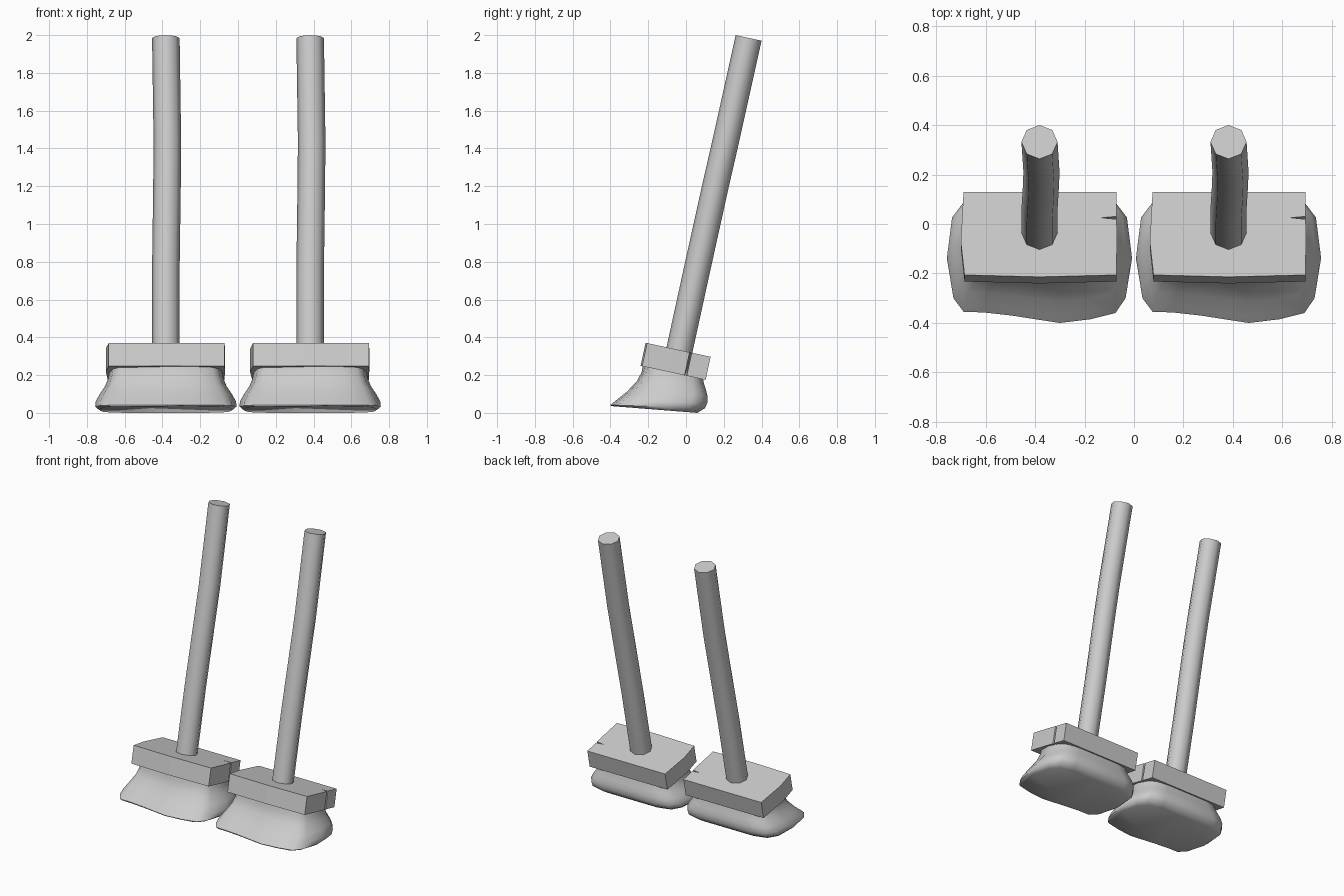
import bpy, bmesh
from math import radians, cos, sin, pi
from mathutils import Matrix

if "Cube" in bpy.data.objects:
    bpy.data.objects.remove(bpy.data.objects["Cube"])

SPACING = 0.764
TILT = Matrix.Translation((0, -0.055, 0.273)) @ Matrix.Rotation(radians(-12.2), 4, 'X')


def loft(name, rings, matrix, cx, smooth):
    """Skin a stack of equal-length rings and cap both ends."""
    bm = bmesh.new()
    rows = [[bm.verts.new(p) for p in ring] for ring in rings]
    n = len(rows[0])
    for a, b in zip(rows, rows[1:]):
        for i in range(n):
            j = (i + 1) % n
            bm.faces.new((a[i], a[j], b[j], b[i]))
    bm.faces.new(rows[0])
    bm.faces.new(rows[-1])
    bmesh.ops.recalc_face_normals(bm, faces=bm.faces[:])
    bm.transform(Matrix.Translation((cx, 0, 0)) @ matrix)
    mesh = bpy.data.meshes.new(name)
    bm.to_mesh(mesh)
    bm.free()
    ob = bpy.data.objects.new(name, mesh)
    bpy.context.collection.objects.link(ob)
    if smooth:
        bpy.ops.object.select_all(action='DESELECT')
        ob.select_set(True)
        bpy.context.view_layer.objects.active = ob
        bpy.ops.object.shade_smooth_by_angle(angle=radians(smooth))
    return ob


# handle: eight-sided pole with a slight sideways bow (x offset, y offset, height)
handle_path = [(0, 0.007, 0.03), (0, 0.008, 0.5), (0.006, 0.010, 0.95),
               (0.008, 0.013, 1.2), (0, 0.016, 1.755)]
handle_rings = [[(x + 0.073 * cos(i * pi / 4), y + 0.07 * sin(i * pi / 4), z)
                 for i in range(8)] for x, y, z in handle_path]

# block outline, slightly bowed, with a thin crack in one end
block_outline = [(-0.307, 0.176), (-0.318, -0.03), (-0.303, -0.168), (0, -0.176),
                 (0.311, -0.168), (0.313, -0.03), (0.312, 0.062), (0.25, 0.069),
                 (0.311, 0.074), (0.311, 0.176)]
block_rings = [[(x, y, z) for x, y in block_outline] for z in (-0.0625, 0.0625)]

# bristle outline: x as part of half width, v from front (0) to back (1)
bristle_outline = [(-0.93, 0.2), (-0.82, 0.09), (-0.6, 0.085), (-0.3, 0.06), (0, 0.025),
                   (0.22, 0), (0.55, 0.03), (0.82, 0.08), (0.93, 0.2), (1, 0.52),
                   (0.95, 0.82), (0.82, 0.95), (0.55, 1), (0, 1), (-0.55, 1),
                   (-0.82, 0.95), (-0.95, 0.82), (-1, 0.52)]
# half width, front y, front z, back y, back z
bristle_levels = [(0.295, -0.225, 0.275, 0.085, 0.205), (0.305, -0.235, 0.215, 0.095, 0.155),
                  (0.32, -0.262, 0.165, 0.105, 0.125), (0.35, -0.315, 0.11, 0.114, 0.09),
                  (0.372, -0.372, 0.065, 0.114, 0.055), (0.374, -0.40, 0.042, 0.10, 0.025),
                  (0.355, -0.395, 0.036, 0.06, 0.0)]
bristle_rings = [[(u * w, yf + v * (yb - yf), zf + v * (zb - zf)) for u, v in bristle_outline]
                 for w, yf, zf, yb, zb in bristle_levels]

# two identical brooms side by side
for side, cx in (("left", -SPACING / 2), ("right", SPACING / 2)):
    loft("handle_" + side, handle_rings, TILT, cx, 50)
    loft("block_" + side, block_rings, TILT, cx, 0)
    loft("bristles_" + side, bristle_rings, Matrix.Identity(4), cx, 50)
